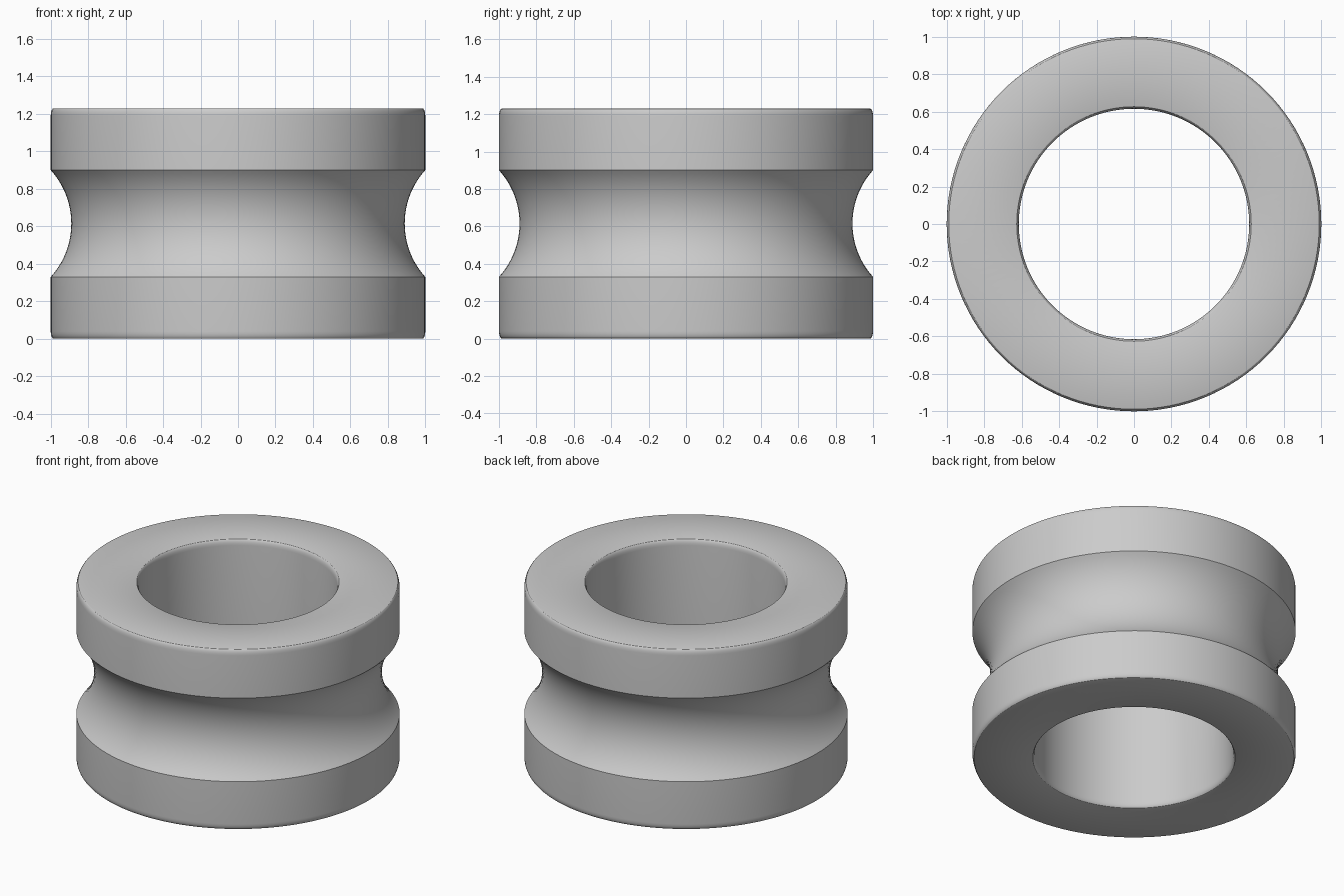
import bpy, bmesh
from math import sin, cos, asin, pi, radians

cube = bpy.data.objects.get("Cube")
if cube:
    bpy.data.objects.remove(cube, do_unlink=True)

HEIGHT, OUTER, BORE = 1.23, 1.0, 0.615
EASE_R, EASE_Z = 0.016, 0.04            # softened rims
GROOVE_HALF, GROOVE_DEPTH = 0.285, 0.11
SIDES, STEPS, ARC_STEPS = 128, 5, 24
MID = HEIGHT / 2

grey = bpy.data.materials.new("plain grey")
grey.use_nodes = True
grey.diffuse_color = (0.6, 0.6, 0.6, 1)
grey.node_tree.nodes["Principled BSDF"].inputs["Base Color"].default_value = (0.6, 0.6, 0.6, 1)


def rim(radius, side):
    """Rounded rim from the flat end to the wall; side is +1 outside, -1 in the bore."""
    return [(radius - side * EASE_R * (1 - sin(a)), EASE_Z * (1 - cos(a)))
            for a in (pi / 2 * i / STEPS for i in range(STEPS + 1))]


# Lower half of the cross-section, bore rim then outer rim
lower = rim(BORE, -1)[::-1] + rim(OUTER, 1)

# Concave groove as a circular arc around the middle
arc_r = (GROOVE_HALF ** 2 + GROOVE_DEPTH ** 2) / (2 * GROOVE_DEPTH)
arc_x = OUTER - GROOVE_DEPTH + arc_r
sweep = asin(GROOVE_HALF / arc_r)
groove = []
for i in range(ARC_STEPS + 1):
    a = sweep * (2 * i / ARC_STEPS - 1)
    groove.append((arc_x - arc_r * cos(a), MID + arc_r * sin(a)))

upper = [(r, HEIGHT - z) for r, z in reversed(lower)]
profile = lower + groove + upper

# Revolve the closed cross-section into the ring
bm = bmesh.new()
verts = [bm.verts.new((r, 0, z)) for r, z in profile]
edges = [bm.edges.new((v, verts[(i + 1) % len(verts)])) for i, v in enumerate(verts)]
bmesh.ops.spin(bm, geom=verts + edges, cent=(0, 0, 0), axis=(0, 0, 1),
               angle=2 * pi, steps=SIDES, use_merge=True)
bmesh.ops.remove_doubles(bm, verts=bm.verts[:], dist=1e-5)
bmesh.ops.recalc_face_normals(bm, faces=bm.faces[:])
mesh = bpy.data.meshes.new("grooved_ring")
bm.to_mesh(mesh)
bm.free()
mesh.materials.append(grey)

ring = bpy.data.objects.new("grooved_ring", mesh)
bpy.context.collection.objects.link(ring)
bpy.ops.object.select_all(action='DESELECT')
ring.select_set(True)
bpy.context.view_layer.objects.active = ring
bpy.ops.object.shade_smooth_by_angle(angle=radians(30))
